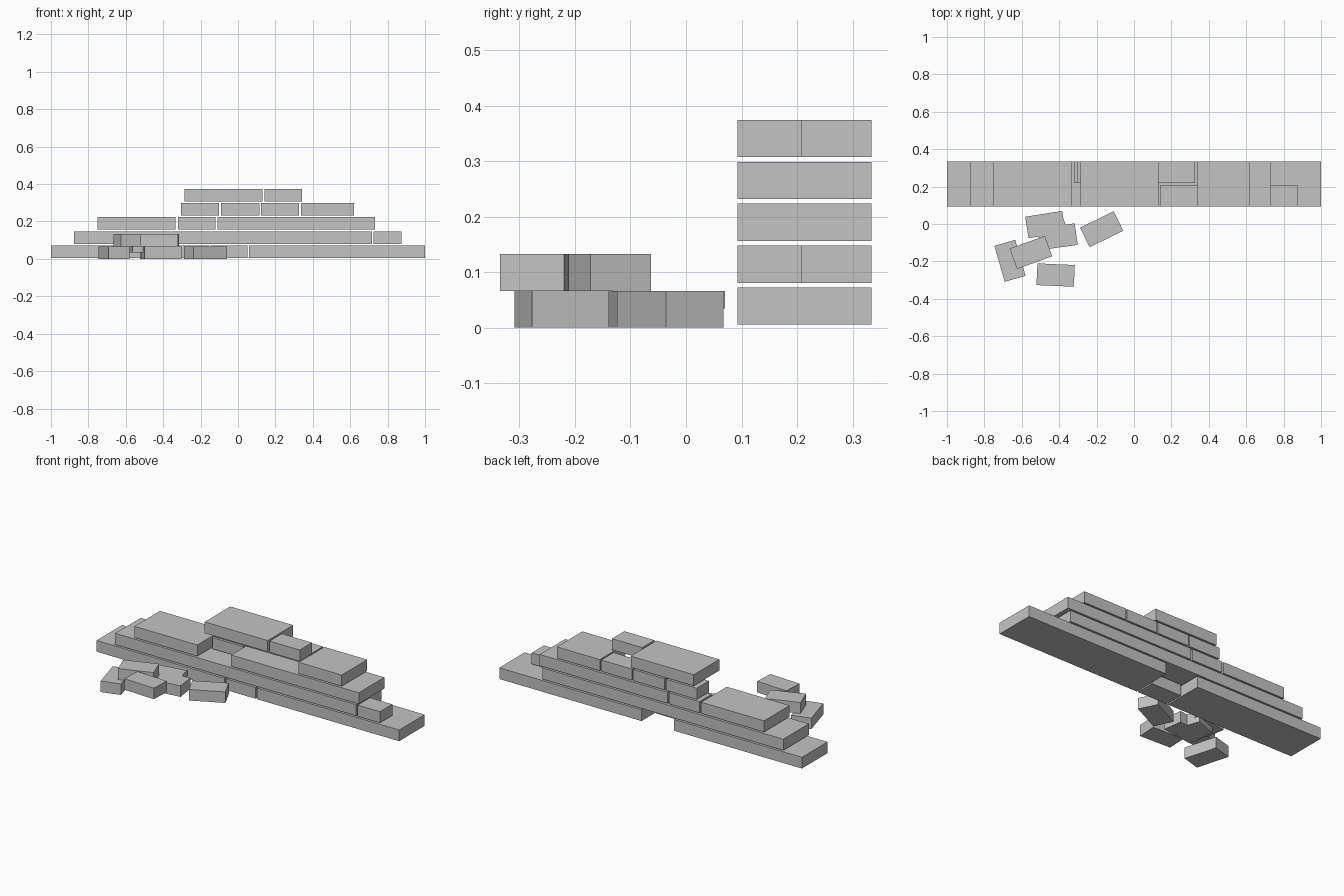
import bpy
import bmesh
from math import radians
from mathutils import Matrix

old = bpy.data.objects.get("Cube")
if old:
    bpy.data.objects.remove(old, do_unlink=True)

# Single stone colour
stone = bpy.data.materials.new("pale_grey_stone")
stone.use_nodes = True
GREY = (0.55, 0.55, 0.55, 1.0)
stone.diffuse_color = GREY
stone.node_tree.nodes["Principled BSDF"].inputs["Base Color"].default_value = GREY


def block(name, center, size, angle=0.0):
    """Plain box, turned about the vertical axis."""
    mesh = bpy.data.meshes.new(name)
    bm = bmesh.new()
    bmesh.ops.create_cube(bm, size=1.0, matrix=Matrix.Diagonal((*size, 1.0)))
    bm.to_mesh(mesh)
    bm.free()
    mesh.materials.append(stone)
    obj = bpy.data.objects.new(name, mesh)
    obj.location = center
    obj.rotation_euler.z = radians(angle)
    bpy.context.collection.objects.link(obj)
    return obj


# Wall: courses of (x start, x end, depth), some stones only half as deep
DEPTHS = {"full": (0.093, 0.334), "front": (0.093, 0.209), "back": (0.218, 0.334)}
HEIGHT, PITCH, BASE = 0.067, 0.0755, 0.005
COURSES = [
    [(-1.0, -0.155, "full"), (-0.146, 0.051, "front"), (0.06, 1.0, "full")],
    [(-0.877, 0.716, "full"), (0.725, 0.873, "front")],
    [(-0.75, -0.334, "full"), (-0.322, -0.12, "back"), (-0.11, 0.733, "full")],
    [(-0.305, -0.101, "back"), (-0.092, 0.115, "back"),
     (0.123, 0.327, "back"), (0.336, 0.62, "full")],
    [(-0.285, 0.131, "full"), (0.143, 0.343, "front")],
]
for row, course in enumerate(COURSES):
    z = BASE + row * PITCH + HEIGHT / 2
    for i, (x0, x1, depth) in enumerate(course):
        y0, y1 = DEPTHS[depth]
        block(f"wall_course_{row + 1}_stone_{i + 1}",
              ((x0 + x1) / 2, (y0 + y1) / 2, z), (x1 - x0, y1 - y0, HEIGHT))

# Fallen stones: x, y, layer, angle
LOOSE_H = 0.066
FALLEN = [
    (-0.173, -0.028, 0, 26),
    (-0.408, -0.068, 0, 8),
    (-0.663, -0.197, 0, 106),
    (-0.551, -0.152, 1, 20),
    (-0.419, -0.273, 1, -2.5),
]
for i, (x, y, layer, angle) in enumerate(FALLEN):
    block(f"fallen_stone_{i + 1}", (x, y, (layer + 0.5) * LOOSE_H),
          (0.2, 0.116, LOOSE_H), angle)

# Broken pieces behind the fallen stones
block("fallen_slab", (-0.474, -0.003, 0.05), (0.2, 0.116, 0.032), 9)
block("fallen_fragment", (-0.44, -0.003, 0.033), (0.14, 0.1, LOOSE_H), 20)
